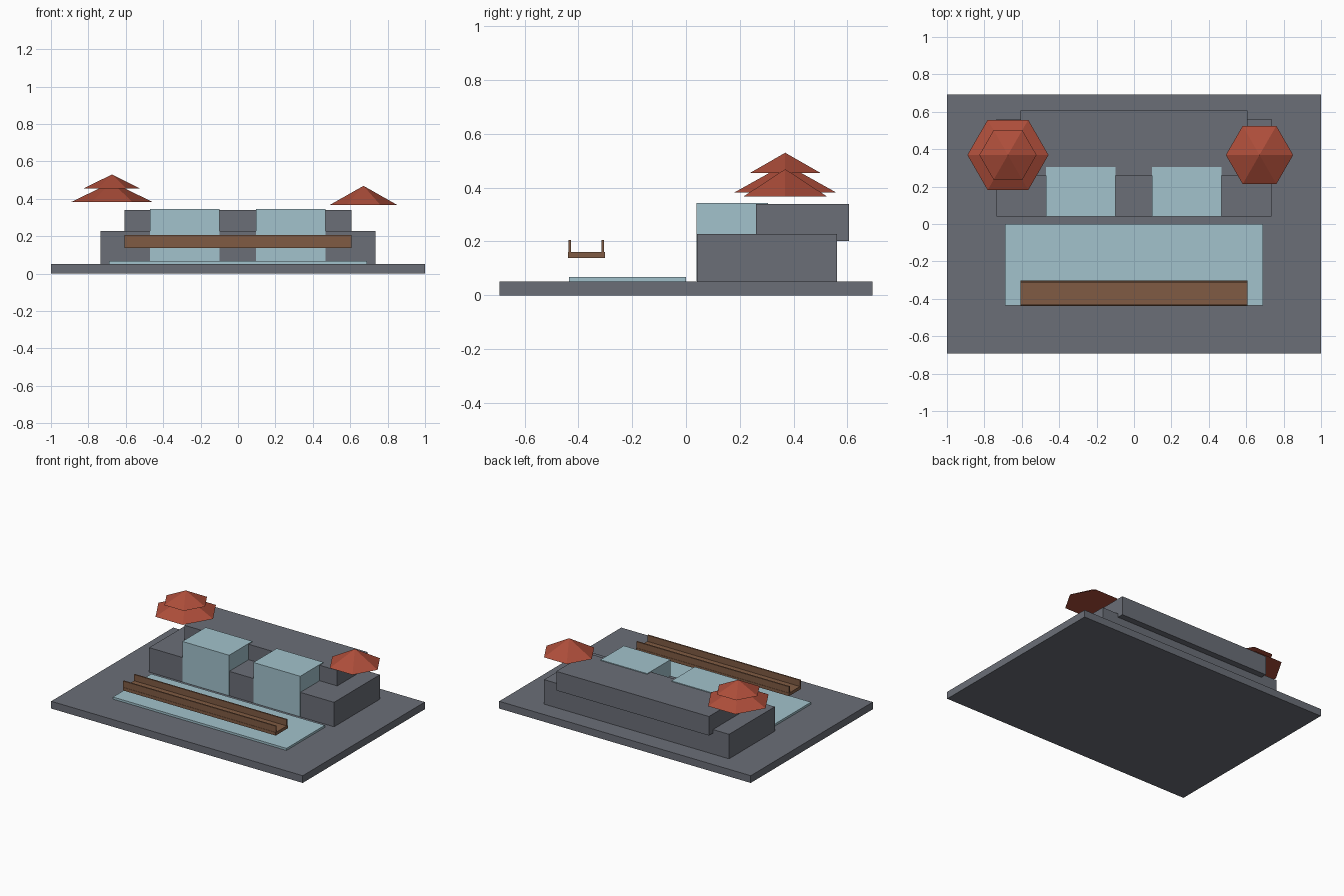
import bpy
import math

default = bpy.data.objects.get("Cube")
if default:
    bpy.data.objects.remove(default, do_unlink=True)


def material(name, rgb):
    mat = bpy.data.materials.new(name)
    mat.use_nodes = True
    mat.diffuse_color = (*rgb, 1)
    mat.node_tree.nodes["Principled BSDF"].inputs["Base Color"].default_value = (*rgb, 1)
    return mat


stone = material("stone grey", (0.145, 0.157, 0.185))
water = material("pale water blue", (0.36, 0.54, 0.605))
wood = material("wood brown", (0.215, 0.105, 0.056))
foliage = material("maple red", (0.42, 0.075, 0.042))


def box(name, x, y, z, mat):
    """Box from (min, max) ranges along each axis."""
    bpy.ops.mesh.primitive_cube_add(size=1, location=[sum(r) / 2 for r in (x, y, z)])
    obj = bpy.context.object
    obj.name = name
    obj.scale = [r[1] - r[0] for r in (x, y, z)]
    bpy.ops.object.transform_apply(location=False, rotation=False, scale=True)
    obj.data.materials.append(mat)
    return obj


def canopy(name, x, z, radius, height):
    """Six-sided cone with corners pointing along x."""
    bpy.ops.mesh.primitive_cone_add(vertices=6, radius1=radius, radius2=0, depth=height,
                                    location=(x, 0.369, z + height / 2),
                                    rotation=(0, 0, math.pi / 6))
    obj = bpy.context.object
    obj.name = name
    obj.data.materials.append(foliage)


# Ground slab and stepped cliff
box("ground_slab", (-1, 1), (-0.693, 0.693), (0, 0.052), stone)
box("lower_cliff", (-0.735, 0.735), (0.041, 0.561), (0.052, 0.228), stone)
box("upper_cliff", (-0.607, 0.607), (0.26, 0.606), (0.202, 0.339), stone)

# Pool and the two falls that feed it
box("pool", (-0.69, 0.69), (-0.435, 0), (0.052, 0.067), water)
for side, centre in (("right", -0.284), ("left", 0.281)):
    box(side + "_waterfall", (centre - 0.186, centre + 0.186),
        (0.0395, 0.304), (0.053, 0.344), water)

# Footbridge with solid side rails
span = (-0.607, 0.607)
box("bridge_deck", span, (-0.439, -0.302), (0.138, 0.16), wood)
for side, y in (("front", -0.432), ("back", -0.309)):
    box(side + "_bridge_rail", span, (y - 0.005, y + 0.005), (0.16, 0.205), wood)

# Tree canopies
canopy("right_lower_canopy", -0.674, 0.383, 0.217, 0.105)
canopy("right_upper_canopy", -0.674, 0.454, 0.153, 0.076)
canopy("left_canopy", 0.671, 0.367, 0.18, 0.102)
